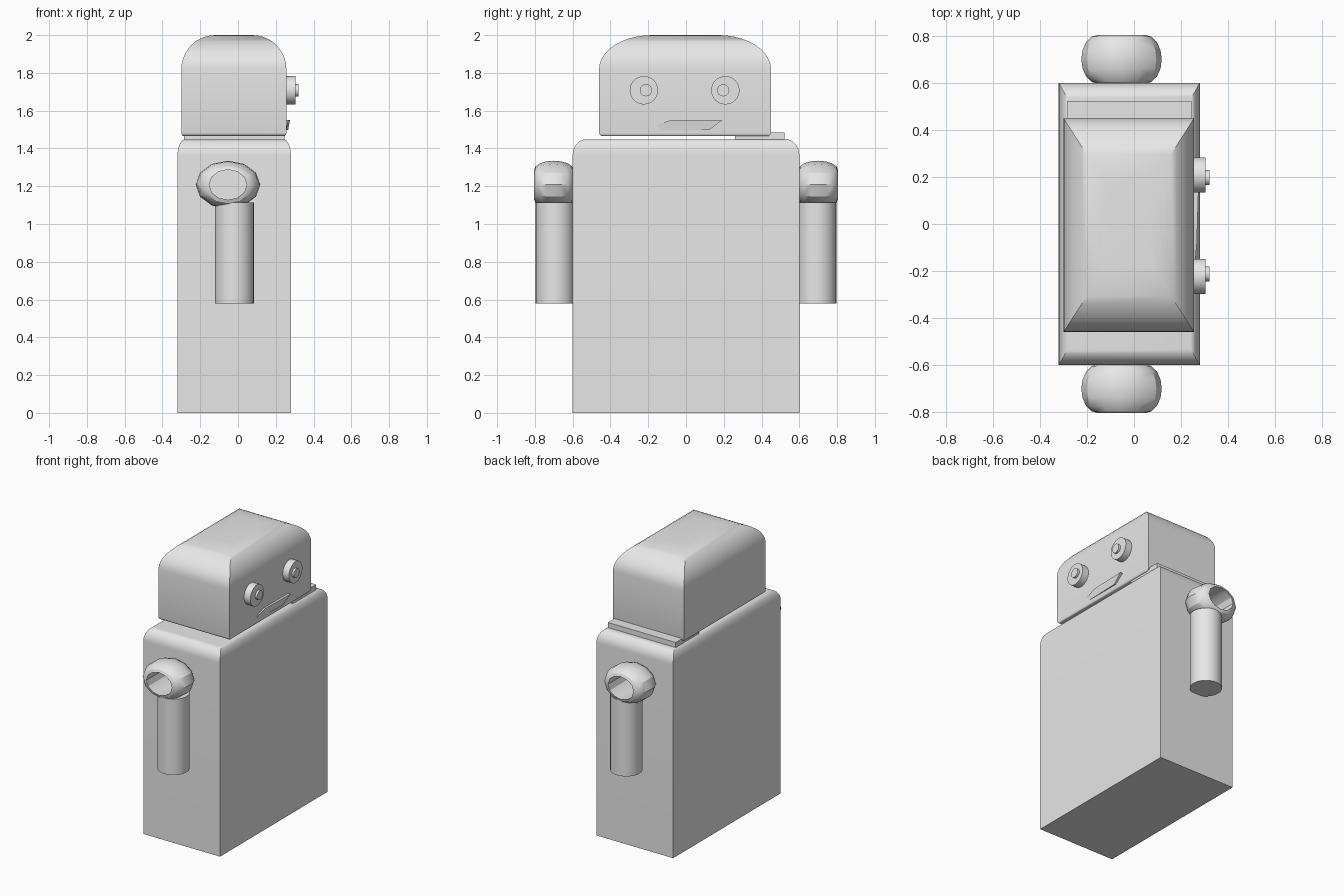
import bpy, bmesh, math
from math import sin, cos, pi

cube = bpy.data.objects.get("Cube")
if cube:
    bpy.data.objects.remove(cube, do_unlink=True)

grey = bpy.data.materials.new("plain grey")
grey.use_nodes = True
COLOR = (0.8, 0.8, 0.8, 1)
grey.diffuse_color = COLOR
grey.node_tree.nodes["Principled BSDF"].inputs["Base Color"].default_value = COLOR


def finish(name, bm):
    """Turn a bmesh into a named, shaded object."""
    bmesh.ops.recalc_face_normals(bm, faces=bm.faces)
    mesh = bpy.data.meshes.new(name)
    bm.to_mesh(mesh)
    bm.free()
    mesh.materials.append(grey)
    obj = bpy.data.objects.new(name, mesh)
    bpy.context.collection.objects.link(obj)
    bpy.ops.object.select_all(action='DESELECT')
    obj.select_set(True)
    bpy.context.view_layer.objects.active = obj
    bpy.ops.object.shade_smooth_by_angle(angle=math.radians(30))
    return obj


def bridge(bm, a, b):
    n = len(a)
    for i in range(n):
        j = (i + 1) % n
        bm.faces.new((a[i], a[j], b[j], b[i]))


def loft(name, loops, capped=True):
    """Skin a stack of point loops; uncapped stacks close on themselves."""
    bm = bmesh.new()
    rings = [[bm.verts.new(p) for p in loop] for loop in loops]
    for a, b in zip(rings, rings[1:]):
        bridge(bm, a, b)
    if capped:
        bm.faces.new(rings[0])
        bm.faces.new(rings[-1])
    else:
        bridge(bm, rings[-1], rings[0])
    return finish(name, bm)


def rounded_block(name, cx, cy, hx, hy, z0, z1, top, bottom=None, steps=10):
    """Block with mitred rounding; top and bottom are x, y, z radii."""
    levels = []
    if bottom:
        rx, ry, rz = bottom
        for i in range(4):
            a = i / 4 * pi / 2
            levels.append((z0 + rz * (1 - cos(a)), rx * (1 - sin(a)), ry * (1 - sin(a))))
        levels.append((z0 + rz, 0, 0))
    else:
        levels.append((z0, 0, 0))
    rx, ry, rz = top
    for i in range(steps + 1):
        a = i / steps * pi / 2
        levels.append((z1 - rz + rz * sin(a), rx * (1 - cos(a)), ry * (1 - cos(a))))
    corners = ((-1, -1), (1, -1), (1, 1), (-1, 1))
    return loft(name, [[(cx + sx * (hx - dx), cy + sy * (hy - dy), z)
                        for sx, sy in corners] for z, dx, dy in levels])


def cylinder(name, axis, start, radius, length, sides=32):
    """Cylinder from a start centre along x or z."""
    x, y, z = start
    loops = []
    for d in (0, length):
        ring = []
        for i in range(sides):
            u, v = radius * cos(2 * pi * i / sides), radius * sin(2 * pi * i / sides)
            ring.append((x + d, y + u, z + v) if axis == 'x' else (x + u, y + v, z + d))
        loops.append(ring)
    return loft(name, loops)


def shoulder_ring(name, side, sides=12, steps=8):
    """Faceted elliptical ring with bulging outside and straight bore."""
    loops = []
    for k in range(steps + 1):
        a = pi * k / steps
        y = side * (0.7 - 0.104 * cos(a))
        rx, rz = 0.1 + 0.071 * sin(a), 0.08 + 0.047 * sin(a)
        loops.append([(-0.053 + rx * cos(2 * pi * i / sides), y,
                       1.208 + rz * sin(2 * pi * i / sides)) for i in range(sides)])
    return loft(name, loops, capped=False)


# Torso and head
rounded_block("torso", -0.02, 0, 0.3, 0.6, 0, 1.448, (0.04, 0.07, 0.085))
rounded_block("head", -0.022, -0.005, 0.278, 0.455, 1.465, 2.0,
              (0.18, 0.28, 0.18), bottom=(0.012, 0.02, 0.018))

# Off-centre neck plate
bm = bmesh.new()
bmesh.ops.create_cube(bm, size=1)
bmesh.ops.scale(bm, vec=(0.53, 0.262, 0.04), verts=bm.verts)
bmesh.ops.translate(bm, vec=(-0.02, 0.391, 1.464), verts=bm.verts)
finish("neck_plate", bm)

# Eyes
for label, y, pupil_y in (("left", 0.208, 0.197), ("right", -0.223, -0.212)):
    cylinder(label + "_eye", 'x', (0.24, y, 1.708), 0.075, 0.065)
    cylinder(label + "_pupil", 'x', (0.29, pupil_y, 1.708), 0.032, 0.03)

# Lopsided mouth, tilted out of the face
outline = [(-0.16, 1.522), (-0.13, 1.497), (0.122, 1.497), (0.192, 1.55), (-0.08, 1.55)]
loft("mouth", [[(0.24, y, z) for y, z in outline],
               [(0.262 + 0.03 * y + 0.15 * (z - 1.5), y, z) for y, z in outline]])

# Arms and shoulder rings
for label, side in (("left", 1), ("right", -1)):
    shoulder_ring(label + "_shoulder", side)
    cylinder(label + "_arm", 'z', (-0.019, side * 0.693, 0.58), 0.103, 0.535)
